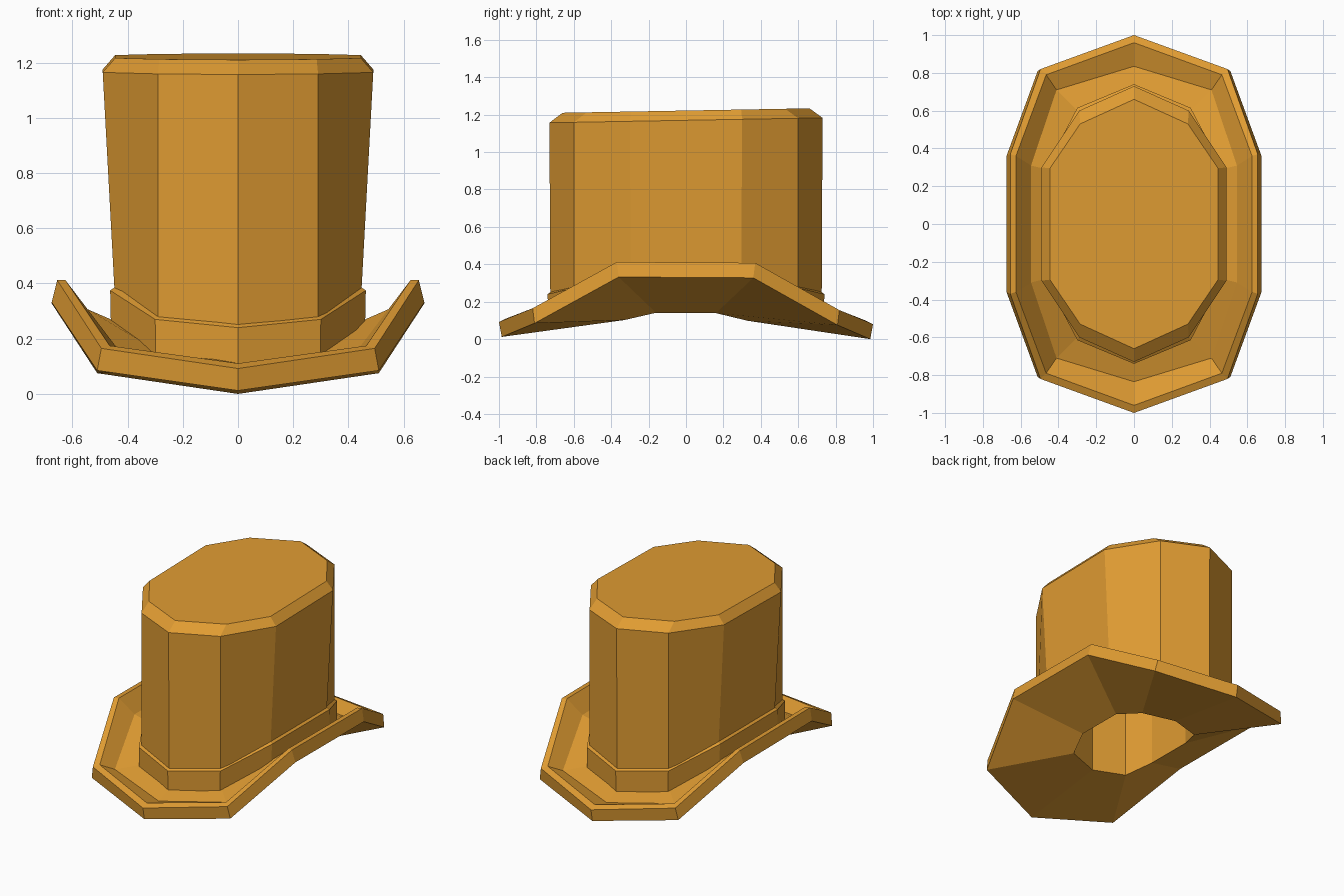
import bpy

# Remove the default object only
default = bpy.data.objects.get("Cube")
if default:
    bpy.data.objects.remove(default, do_unlink=True)

# Single felt colour
felt = bpy.data.materials.new("golden_tan_felt")
felt.use_nodes = True
felt.diffuse_color = (0.74, 0.33, 0.032, 1)
felt.node_tree.nodes["Principled BSDF"].inputs["Base Color"].default_value = felt.diffuse_color


def ring(front, corner, side, tilt):
    """Ten-sided loop, mirrored left-right and front-back from three points."""
    front_y, front_z = front
    quarter = [(0, front_y, front_z), corner, side]
    front_half = [(x, -y, z) for x, y, z in quarter]
    back_half = [(x, y, z) for x, y, z in reversed(quarter)]
    right_half = front_half + back_half
    left_half = [(-x, y, z) for x, y, z in reversed(right_half[1:-1])]
    return [(x, y, z + tilt(y, z)) for x, y, z in right_half + left_half]


def loft(name, sections, tilt, cap_start=False, cap_end=False):
    """Skin consecutive ten-sided loops into one flat-shaded object."""
    loops = [ring(*section, tilt) for section in sections]
    count = len(loops[0])
    verts = [point for loop in loops for point in loop]
    faces = []
    for level in range(len(loops) - 1):
        low, high = level * count, (level + 1) * count
        for i in range(count):
            j = (i + 1) % count
            faces.append((low + i, low + j, high + j, high + i))
    if cap_start:
        faces.append(tuple(reversed(range(count))))
    if cap_end:
        faces.append(tuple(range(len(verts) - count, len(verts))))
    mesh = bpy.data.meshes.new(name)
    mesh.from_pydata(verts, [], faces)
    mesh.materials.append(felt)
    mesh.update()
    obj = bpy.data.objects.new(name, mesh)
    bpy.context.collection.objects.link(obj)
    return obj


def brim_tilt(y, z):
    return -0.006 * y


def crown_tilt(y, z):
    return 0.018 * y if z > 1 else 0


# Brim: head opening, underside, thick rim, sunken upper surface
brim = [
    ((0.40, 1.05), (0.21, 0.33, 1.05), (0.28, 0.16, 1.05)),
    ((0.40, 0.09), (0.21, 0.33, 0.10), (0.28, 0.16, 0.14)),
    ((0.985, 0.006), (0.51, 0.81, 0.08), (0.675, 0.36, 0.33)),
    ((1.0, 0.086), (0.495, 0.82, 0.16), (0.655, 0.37, 0.41)),
    ((0.96, 0.105), (0.465, 0.79, 0.17), (0.625, 0.36, 0.41)),
    ((0.835, 0.07), (0.41, 0.71, 0.125), (0.545, 0.31, 0.305)),
    ((0.70, 0.12), (0.28, 0.58, 0.145), (0.43, 0.28, 0.255)),
]
loft("brim", brim, brim_tilt, cap_start=True)

# Crown: slightly flared wall with a bevelled, slanted top
crown = [
    ((0.725, 0.10), (0.29, 0.60, 0.13), (0.44, 0.295, 0.24)),
    ((0.73, 1.17), (0.29, 0.60, 1.17), (0.49, 0.30, 1.17)),
    ((0.66, 1.222), (0.285, 0.53, 1.222), (0.445, 0.295, 1.222)),
]
loft("crown", crown, crown_tilt, cap_end=True)

# Band: shallow collar that follows the curve of the brim
band = [
    ((0.735, 0.09), (0.298, 0.615, 0.12), (0.46, 0.305, 0.23)),
    ((0.74, 0.24), (0.30, 0.615, 0.27), (0.463, 0.305, 0.375)),
    ((0.72, 0.256), (0.285, 0.59, 0.286), (0.44, 0.29, 0.39)),
]
loft("hat_band", band, crown_tilt)
